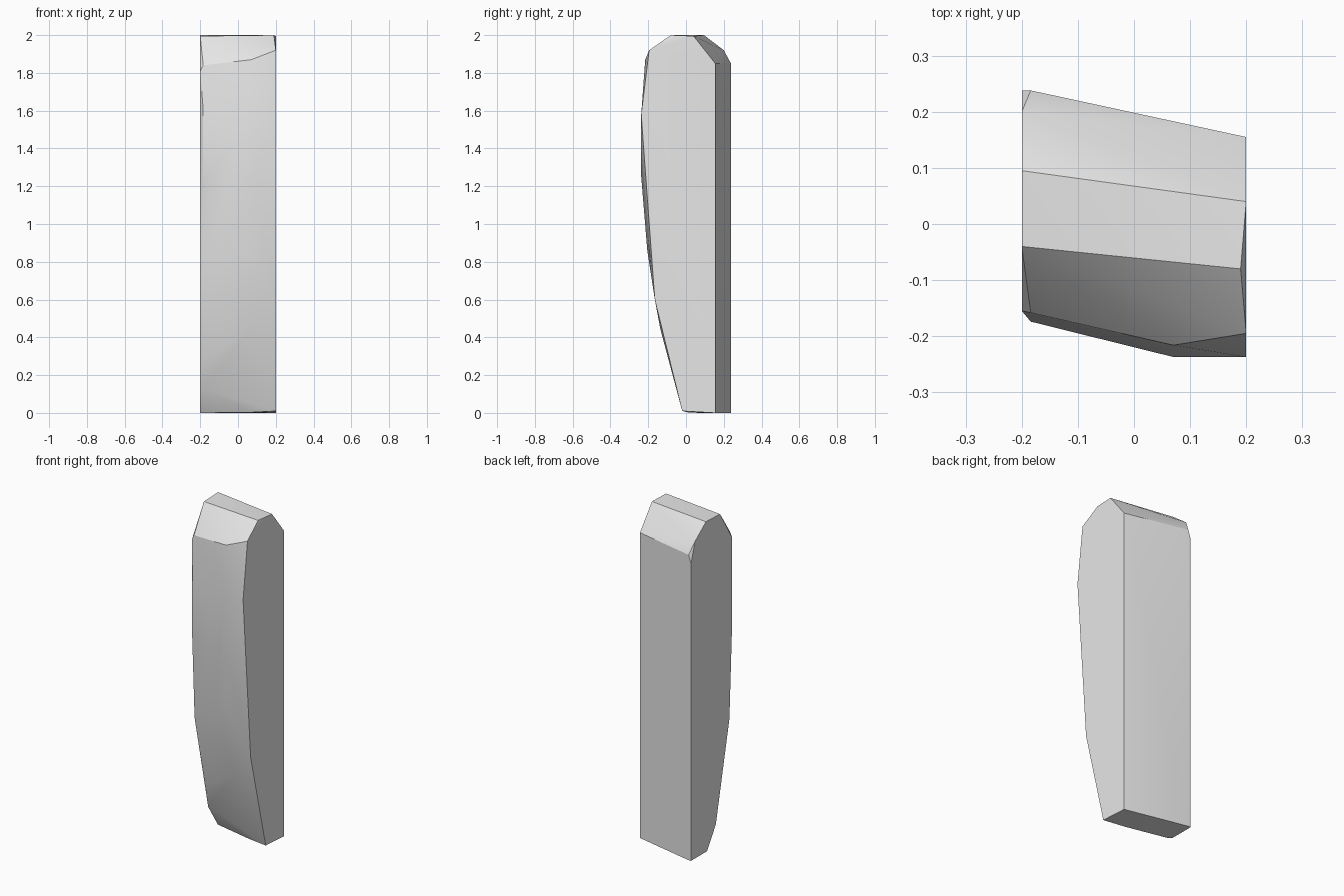
import bpy
import bmesh
import math

cube = bpy.data.objects.get("Cube")
if cube:
    bpy.data.objects.remove(cube, do_unlink=True)

# Side profiles (y, z) of the faceted slab, keyed by their x position
right_end = [(.238, 0), (.085, 0), (0, .13), (-.13, .72), (-.155, 1.27),
             (-.155, 1.81), (-.04, 1.995), (.095, 2), (.2, 1.92), (.238, 1.8)]
right_edge = [(.238, 0), (.07, 0), (-.05, .3), (-.14, .75), (-.174, 1.2),
              (-.174, 1.6), (-.158, 1.84), (.238, 1.85)]
front_bulge = [(.01, .003), (-.135, .44), (-.205, .86), (-.237, 1.25),
               (-.237, 1.58), (-.216, 1.87)]
left_end = [(.155, 0), (-.02, .01), (-.165, .6), (-.237, 1.58),
            (-.195, 1.92), (.04, 1.995), (.155, 1.85)]
profiles = [(-.2, right_end), (-.184, right_edge), (.07, front_bulge),
            (.2, left_end), (.19, [(-.08, 2)])]

# Wrap the profiles in one convex skin
bm = bmesh.new()
for x, profile in profiles:
    for y, z in profile:
        bm.verts.new((x, y, z))
hull = bmesh.ops.convex_hull(bm, input=bm.verts)
loose = [v for v in bm.verts if not v.link_faces]
bmesh.ops.delete(bm, geom=loose, context='VERTS')

# Merge the triangles of the flat sides, back and base
bmesh.ops.dissolve_limit(bm, angle_limit=math.radians(1.5),
                         verts=bm.verts, edges=bm.edges)
bmesh.ops.recalc_face_normals(bm, faces=bm.faces)

mesh = bpy.data.meshes.new("stone_slab")
bm.to_mesh(mesh)
bm.free()
slab = bpy.data.objects.new("stone_slab", mesh)
bpy.context.collection.objects.link(slab)

# Plain grey stone
grey = bpy.data.materials.new("light_grey")
grey.use_nodes = True
colour = (.8, .8, .8, 1)
grey.diffuse_color = colour
grey.node_tree.nodes["Principled BSDF"].inputs["Base Color"].default_value = colour
mesh.materials.append(grey)

# Soft facets with crisp outer edges
bpy.context.view_layer.objects.active = slab
slab.select_set(True)
bpy.ops.object.shade_smooth_by_angle(angle=math.radians(30))
